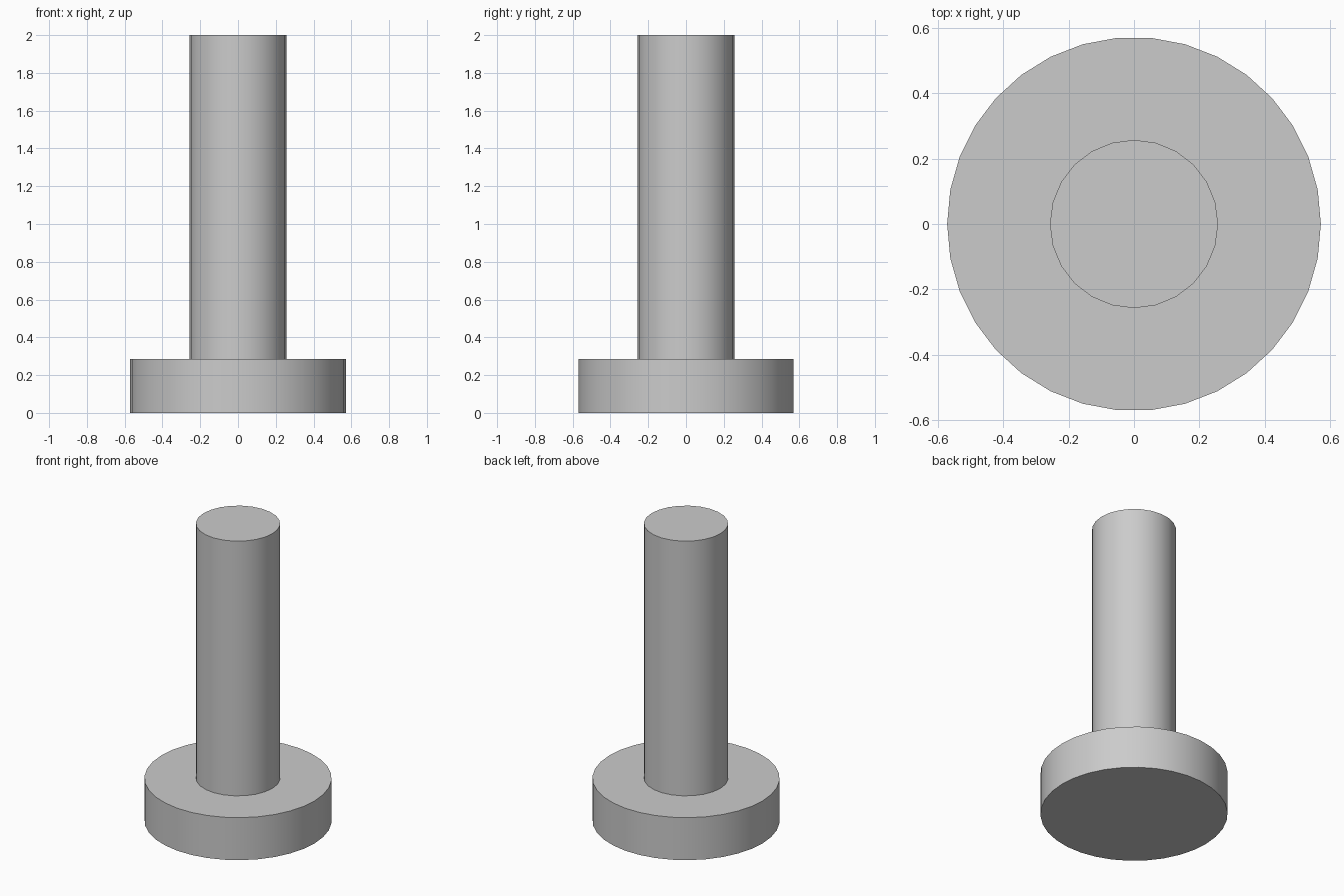
import bpy
import math

if "Cube" in bpy.data.objects:
    bpy.data.objects.remove(bpy.data.objects["Cube"])


def cylinder(name, sides, radius, z_bottom, z_top):
    """Upright smooth-sided cylinder with a vertex on the x axis."""
    bpy.ops.mesh.primitive_cylinder_add(
        vertices=sides, radius=radius, depth=z_top - z_bottom,
        location=(0, 0, (z_bottom + z_top) / 2),
        rotation=(0, 0, math.radians(90)))
    obj = bpy.context.object
    obj.name = name
    bpy.ops.object.transform_apply(location=False, rotation=True, scale=False)
    bpy.ops.object.shade_smooth_by_angle(angle=math.radians(30))
    return obj


BASE_HEIGHT = 0.286

# Wide round foot
cylinder("base_disc", 34, 0.571, 0, BASE_HEIGHT)

# Narrow post standing on the foot
cylinder("post", 24, 0.257, BASE_HEIGHT, 2.0)
